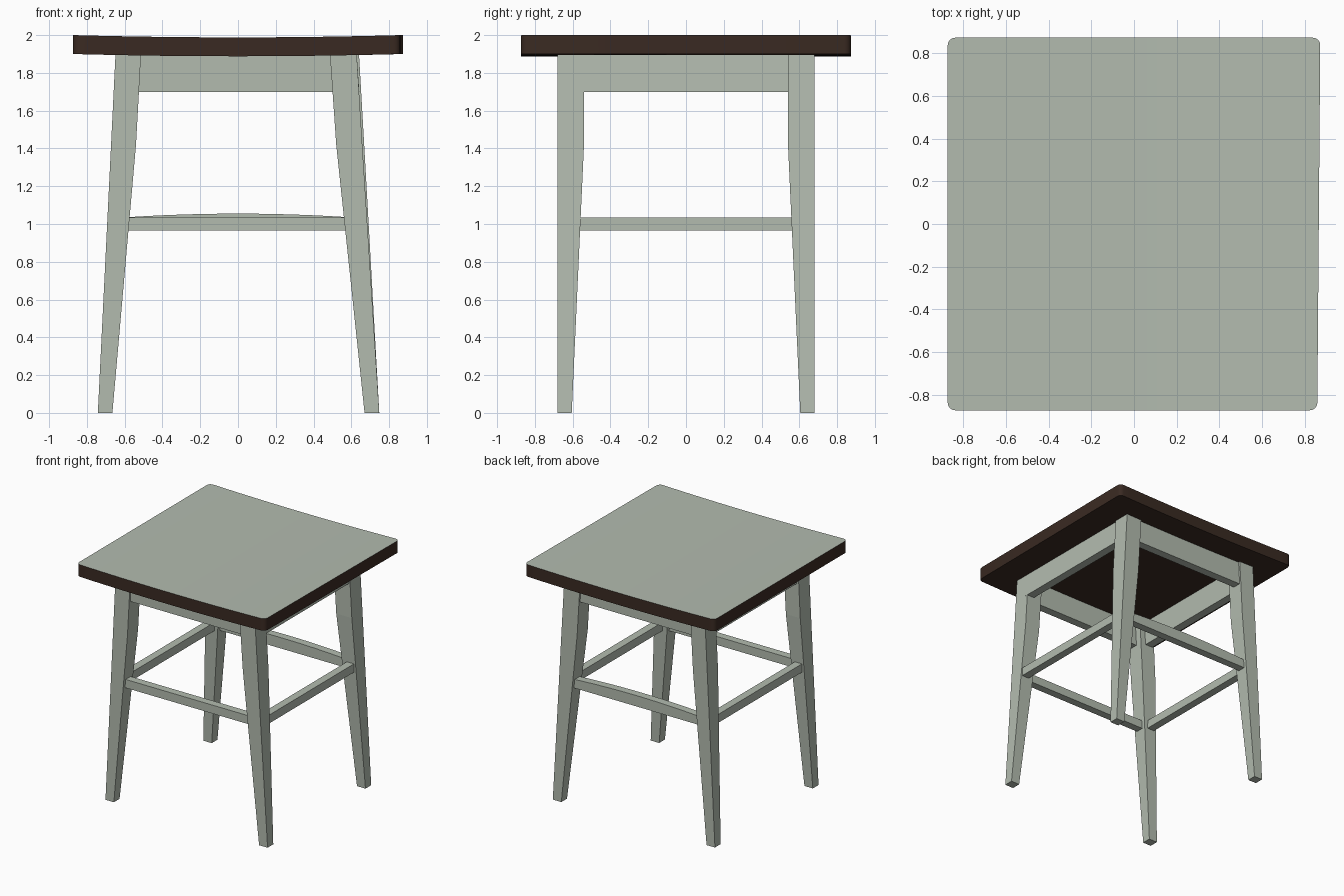
import bpy, bmesh, math

if "Cube" in bpy.data.objects:
    bpy.data.objects.remove(bpy.data.objects["Cube"])

def material(name, rgb):
    m = bpy.data.materials.new(name)
    m.diffuse_color = (*rgb, 1)
    m.use_nodes = True
    m.node_tree.nodes["Principled BSDF"].inputs["Base Color"].default_value = m.diffuse_color
    return m

green = material("sage green", (0.45, 0.50, 0.43))
brown = material("dark brown", (0.042, 0.023, 0.016))

def finish(bm, name, mats):
    bmesh.ops.recalc_face_normals(bm, faces=bm.faces)
    me = bpy.data.meshes.new(name)
    bm.to_mesh(me)
    bm.free()
    ob = bpy.data.objects.new(name, me)
    bpy.context.collection.objects.link(ob)
    for m in mats:
        me.materials.append(m)
    return ob

def loft(name, sections):
    """Rectangular sections (z, x0, x1, y0, y1) stacked upward."""
    bm = bmesh.new()
    rings = [[bm.verts.new((x, y, z)) for x, y in ((a, c), (b, c), (b, d), (a, d))]
             for z, a, b, c, d in sections]
    for r, s in zip(rings, rings[1:]):
        for i in range(4):
            j = (i + 1) % 4
            bm.faces.new((r[i], r[j], s[j], s[i]))
    bm.faces.new(rings[0][::-1])
    bm.faces.new(rings[-1])
    return finish(bm, name, [green])

# legs: splayed in x, straight outside in y, tapering inside below the apron
left = [(-0.742, -0.665), (-0.672, -0.54), (-0.648, -0.513)]
right_front = [(0.67, 0.748), (0.52, 0.658), (0.486, 0.628)]
right_back = [(0.67, 0.748), (0.525, 0.668), (0.495, 0.64)]
for side, s in (("front", -1), ("back", 1)):
    for hand, xs in (("left", left), ("right", right_front if s < 0 else right_back)):
        loft(f"{side}_{hand}_leg",
             [(z, a, b, s * 0.68, s * inner) for z, (a, b), inner in
              zip((0, 1.42, 1.91), xs, (0.605, 0.54, 0.54))])

# aprons under the seat
for side, s in (("front", -1), ("back", 1)):
    loft(f"{side}_apron", [(z, -0.54, 0.52, s * 0.665, s * 0.595) for z in (1.70, 1.902)])
for side, s in (("left", -1), ("right", 1)):
    loft(f"{side}_apron", [(1.70, s * 0.572, s * 0.642, -0.56, 0.56),
                           (1.905, s * 0.558, s * 0.628, -0.56, 0.56)])

# stretchers
loft("front_stretcher", [(z, -0.60, 0.59, -0.655, -0.59) for z in (0.965, 1.035)])
for side, s in (("left", -1), ("right", 1)):
    loft(f"{side}_stretcher", [(z, s * 0.61, s * 0.675, -0.59, 0.59) for z in (0.965, 1.035)])

# back stretcher with a gently arched top
bm = bmesh.new()
n = 12
pts = [(-0.59, 0.965), (0.59, 0.965)]
for i in range(n + 1):
    x = 0.59 - 1.18 * i / n
    pts.append((x, 1.055 - 0.018 * (x / 0.57) ** 2))
face = bm.faces.new([bm.verts.new((x, 0.59, z)) for x, z in pts])
ext = bmesh.ops.extrude_face_region(bm, geom=[face])
for v in ext["geom"]:
    if isinstance(v, bmesh.types.BMVert):
        v.co.y = 0.655
finish(bm, "back_stretcher", [green])

# seat: rounded slab, dished slightly across x, painted top
bm = bmesh.new()
h, r = 0.873, 0.035
outline = []
for cx, cy, a0 in ((1, 1, 0), (-1, 1, 90), (-1, -1, 180), (1, -1, 270)):
    for k in range(5):
        a = math.radians(a0 + 22.5 * k)
        outline.append((cx * (h - r) + r * math.cos(a), cy * (h - r) + r * math.sin(a)))
face = bm.faces.new([bm.verts.new((x, y, 1.888)) for x, y in outline])
ext = bmesh.ops.extrude_face_region(bm, geom=[face])
for v in ext["geom"]:
    if isinstance(v, bmesh.types.BMVert):
        v.co.z += 0.10
for i in range(-7, 8):
    bmesh.ops.bisect_plane(bm, geom=bm.verts[:] + bm.edges[:] + bm.faces[:],
                           plane_co=(i * 0.11, 0, 0), plane_no=(1, 0, 0))
bm.normal_update()
bmesh.ops.recalc_face_normals(bm, faces=bm.faces)
for f in bm.faces:
    f.material_index = 1 if f.normal.z > 0.5 else 0
for v in bm.verts:
    v.co.z += 0.012 * (v.co.x / h) ** 2
    if v.co.x > 0:      # right edge narrows slightly toward the front
        v.co.x *= 1 - 0.016 * (h - v.co.y) / (2 * h)
seat = finish(bm, "seat", [brown, green])
bpy.context.view_layer.objects.active = seat
seat.select_set(True)
bpy.ops.object.shade_smooth_by_angle(angle=math.radians(30))
